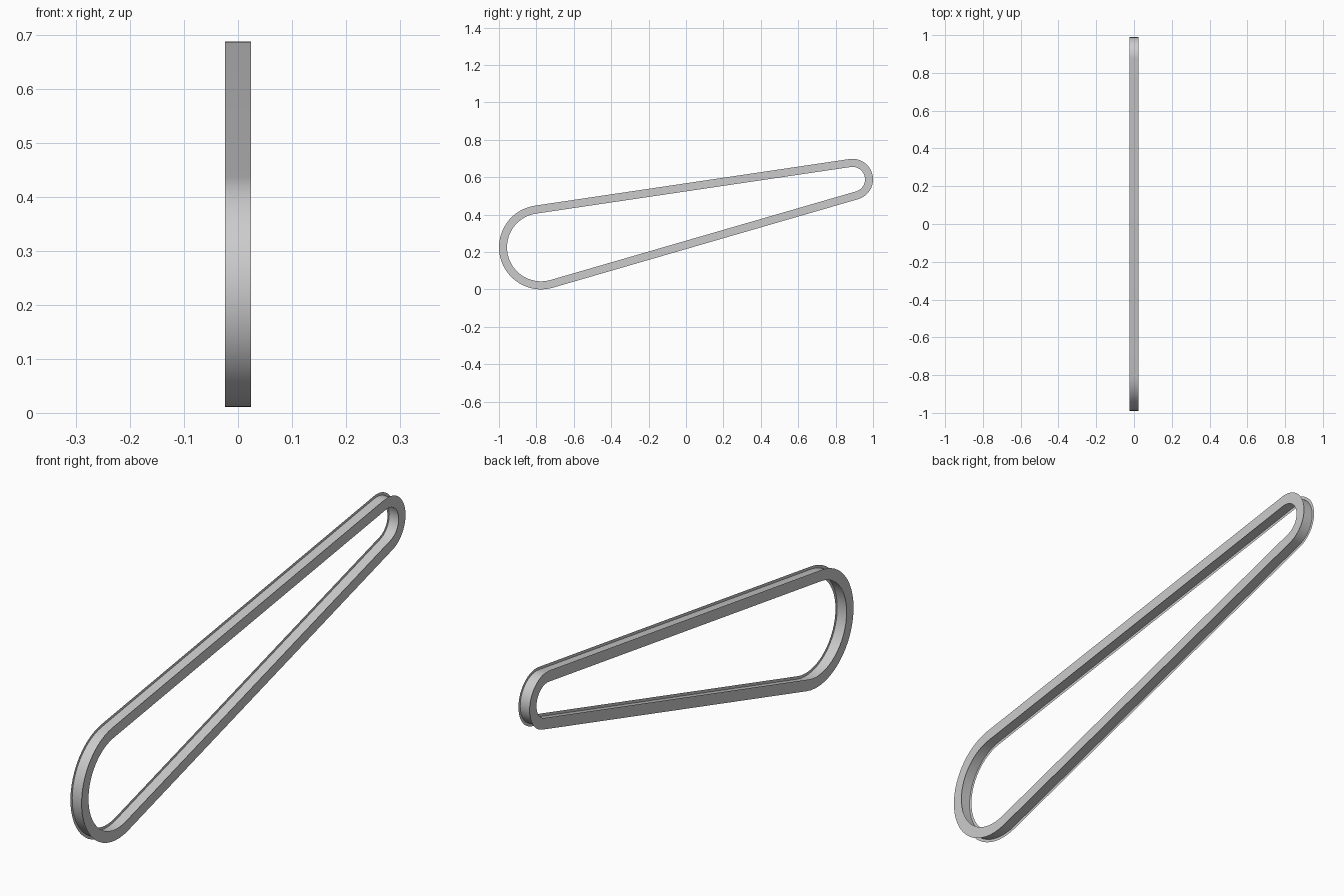
import bpy, math

if "Cube" in bpy.data.objects:
    bpy.data.objects.remove(bpy.data.objects["Cube"])

BIG = (-0.775, 0.225, 0.225)    # y, z, radius of the lower end
SMALL = (0.89, 0.588, 0.11)     # y, z, radius of the upper end
HALF_W = 0.024
RAIL = 0.043                    # rail width measured inward from the outline
SEG = 28

dy, dz = SMALL[0] - BIG[0], SMALL[1] - BIG[1]
axis = math.atan2(dz, dy)
tilt = math.acos((BIG[2] - SMALL[2]) / math.hypot(dy, dz))


def loop(x, inset):
    """Belt outline around both ends, moved inward by inset."""
    pts = []
    arcs = ((BIG, axis + tilt, axis - tilt + 2 * math.pi),
            (SMALL, axis - tilt, axis + tilt))
    for (cy, cz, r), a0, a1 in arcs:
        for i in range(SEG + 1):
            a = a0 + (a1 - a0) * i / SEG
            pts.append((x, cy + (r - inset) * math.cos(a), cz + (r - inset) * math.sin(a)))
    return pts


def strip(name, a, b):
    """Closed ribbon of quads between two loops."""
    n = len(a)
    faces = [(i, (i + 1) % n, n + (i + 1) % n, n + i) for i in range(n)]
    mesh = bpy.data.meshes.new(name)
    mesh.from_pydata(a + b, [], faces)
    mesh.shade_smooth()
    ob = bpy.data.objects.new(name, mesh)
    bpy.context.collection.objects.link(ob)


# thin flat side rails
strip("right_rail", loop(HALF_W, 0), loop(HALF_W, RAIL))
strip("left_rail", loop(-HALF_W, RAIL), loop(-HALF_W, 0))

# recessed web between the rails, outer and inner surface
strip("outer_web", loop(-HALF_W, 0.011), loop(HALF_W, 0.011))
strip("inner_web", loop(HALF_W, 0.032), loop(-HALF_W, 0.032))
